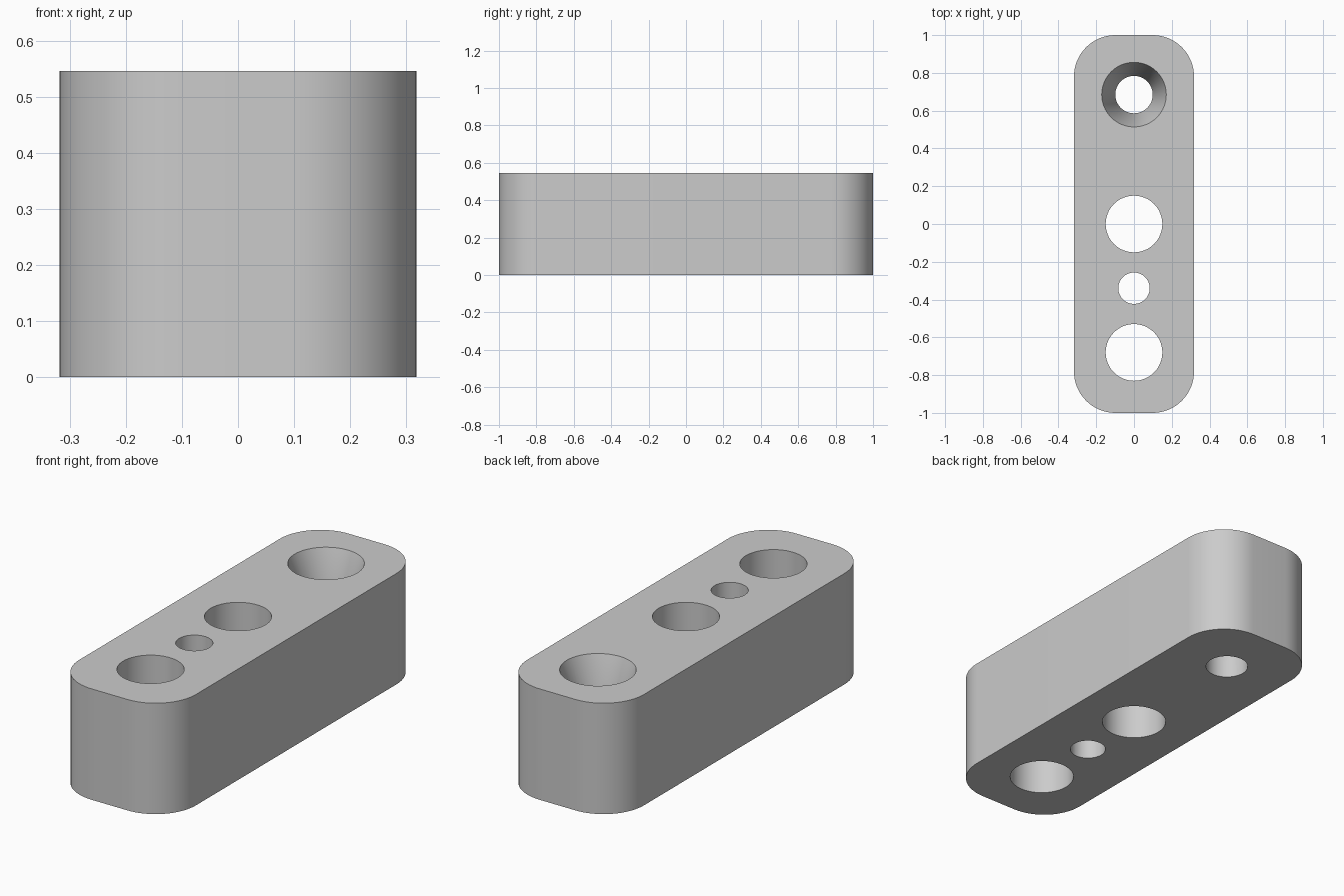
import bpy
import bmesh
import math
from mathutils import Matrix, Vector

old = bpy.data.objects.get("Cube")
if old:
    bpy.data.objects.remove(old, do_unlink=True)

LENGTH, WIDTH, HEIGHT = 2.0, 0.636, 0.546
CORNER = 0.22
MARGIN = 0.05

grey = bpy.data.materials.new("plain grey")
grey.use_nodes = True
colour = (0.6, 0.6, 0.6, 1)
grey.diffuse_color = colour
grey.node_tree.nodes["Principled BSDF"].inputs["Base Color"].default_value = colour


def add_object(name, bm):
    bmesh.ops.recalc_face_normals(bm, faces=bm.faces)
    mesh = bpy.data.meshes.new(name)
    bm.to_mesh(mesh)
    bm.free()
    mesh.materials.append(grey)
    obj = bpy.data.objects.new(name, mesh)
    bpy.context.collection.objects.link(obj)
    return obj


def hole_cutter(name, y, sections, sides=64):
    """Stack of (radius, z) rings joined into one closed round cutter."""
    bm = bmesh.new()
    rings = []
    for radius, z in sections:
        place = Matrix.Translation((0, y, z))
        rings.append(bmesh.ops.create_circle(
            bm, segments=sides, radius=radius, matrix=place)["verts"])
    for low, high in zip(rings, rings[1:]):
        for i in range(sides):
            j = (i + 1) % sides
            bm.faces.new((low[i], low[j], high[j], high[i]))
    bm.faces.new(rings[0])
    bm.faces.new(rings[-1])
    cutter = add_object(name, bm)
    cutter.hide_render = True
    return cutter


# Block with rounded upright corners
bm = bmesh.new()
bmesh.ops.create_cube(bm, size=1)
bmesh.ops.scale(bm, vec=(WIDTH, LENGTH, HEIGHT), verts=bm.verts)
bmesh.ops.translate(bm, vec=(0, 0, HEIGHT / 2), verts=bm.verts)
upright = [e for e in bm.edges
           if abs((e.verts[0].co - e.verts[1].co).normalized().z) > 0.9]
bmesh.ops.bevel(bm, geom=upright, offset=CORNER, segments=16,
                profile=0.5, affect="EDGES")
block = add_object("drilled_block", bm)

# Straight through holes
low, high = -MARGIN, HEIGHT + MARGIN
cutters = [
    hole_cutter(name, y, [(r, low), (r, high)])
    for name, y, r in (("front_hole_cutter", -0.68, 0.15),
                       ("small_hole_cutter", -0.34, 0.083),
                       ("middle_hole_cutter", 0, 0.15))
]

# Countersunk hole: straight bore opening into a steep cone
BORE, MOUTH, DEPTH = 0.099, 0.171, 0.22
flare = MOUTH + (MOUTH - BORE) * MARGIN / DEPTH
cutters.append(hole_cutter("countersunk_hole_cutter", 0.685, [
    (BORE, low), (BORE, HEIGHT - DEPTH), (flare, high)]))

# Cut the holes and remove the cutters
bpy.context.view_layer.objects.active = block
block.select_set(True)
for cutter in cutters:
    cut = block.modifiers.new(cutter.name, "BOOLEAN")
    cut.operation = "DIFFERENCE"
    cut.solver = "EXACT"
    cut.object = cutter
    bpy.ops.object.modifier_apply(modifier=cut.name)
    bpy.data.objects.remove(cutter, do_unlink=True)

bpy.ops.object.shade_smooth_by_angle(angle=math.radians(30))
